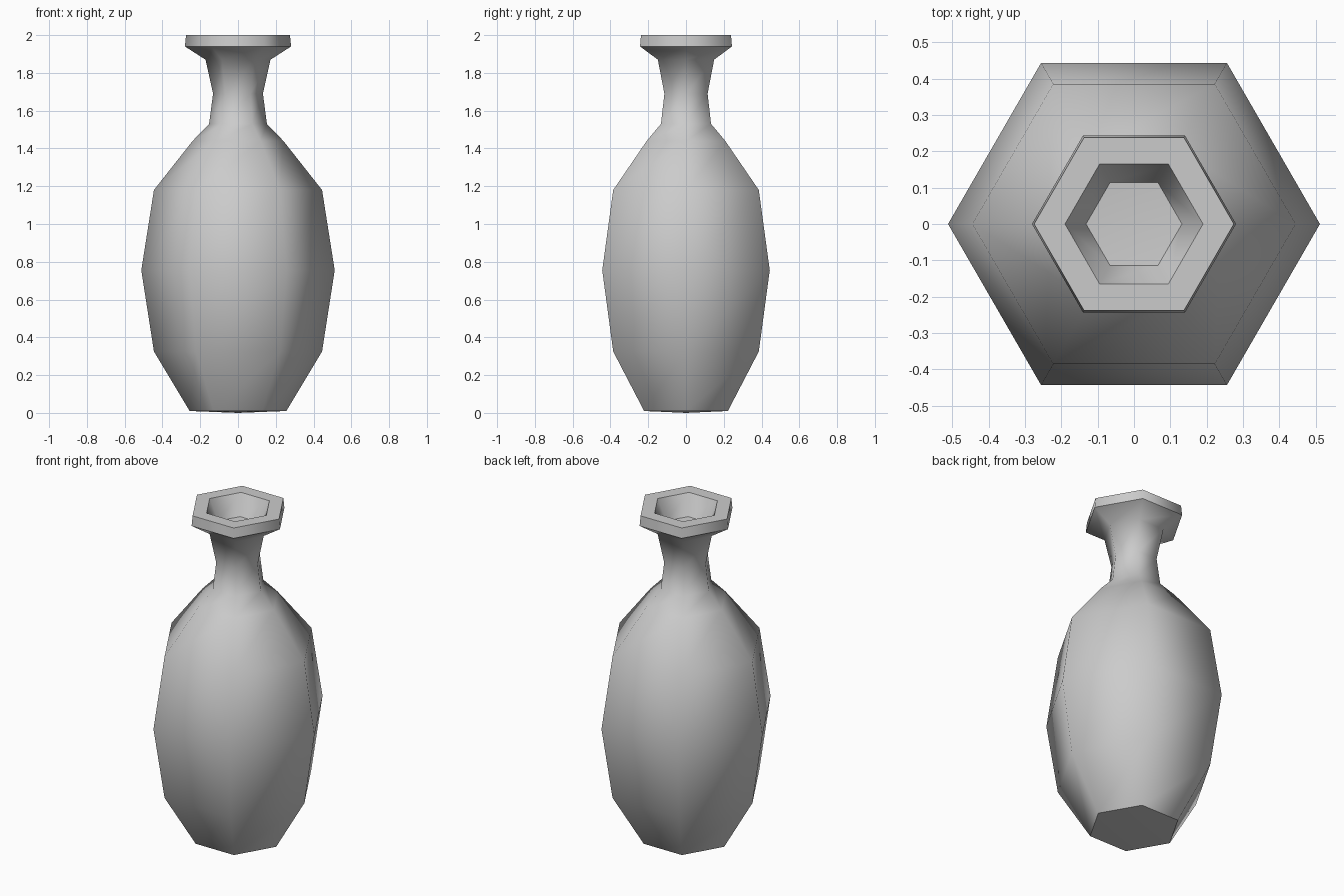
import bpy, bmesh, math

old = bpy.data.objects.get("Cube")
if old:
    bpy.data.objects.remove(old, do_unlink=True)

SIDES = 6

# One plain clay colour
clay = bpy.data.materials.new("grey_clay")
clay.use_nodes = True
colour = (0.6, 0.6, 0.6, 1)
clay.diffuse_color = colour
clay.node_tree.nodes["Principled BSDF"].inputs["Base Color"].default_value = colour

# Profile from foot to lip and into the mouth: radius, height, crease
profile = [
    (0.256, 0.01, True),    # foot
    (0.445, 0.325, False),
    (0.512, 0.755, False),  # belly
    (0.445, 1.18, False),
    (0.24, 1.44, False),    # shoulder
    (0.153, 1.53, False),
    (0.132, 1.69, False),   # neck
    (0.172, 1.87, False),
    (0.281, 1.94, True),    # lip
    (0.275, 2.0, True),
    (0.19, 2.0, True),      # mouth
    (0.132, 1.88, True),
]


def ring(bm, radius, z):
    angles = [math.tau * i / SIDES for i in range(SIDES)]
    return [bm.verts.new((radius * math.cos(a), radius * math.sin(a), z)) for a in angles]


def cap(bm, verts, z, flip):
    tip = bm.verts.new((0, 0, z))
    for i in range(SIDES):
        a, b = verts[i], verts[(i + 1) % SIDES]
        bm.faces.new((b, a, tip) if flip else (a, b, tip))


# Lathe the vase with six sides
bm = bmesh.new()
rings = [ring(bm, r, z) for r, z, _ in profile]
for low, high in zip(rings, rings[1:]):
    for i in range(SIDES):
        j = (i + 1) % SIDES
        bm.faces.new((low[i], low[j], high[j], high[i]))
cap(bm, rings[0], 0, True)
cap(bm, rings[-1], 1.87, False)

# Smooth everywhere except the creased rings
for face in bm.faces:
    face.smooth = True
for verts, (_, _, crease) in zip(rings, profile):
    if crease:
        for i in range(SIDES):
            bm.edges.get((verts[i], verts[(i + 1) % SIDES])).smooth = False

mesh = bpy.data.meshes.new("vase")
bm.to_mesh(mesh)
bm.free()
mesh.materials.append(clay)
vase = bpy.data.objects.new("vase", mesh)
bpy.context.collection.objects.link(vase)
